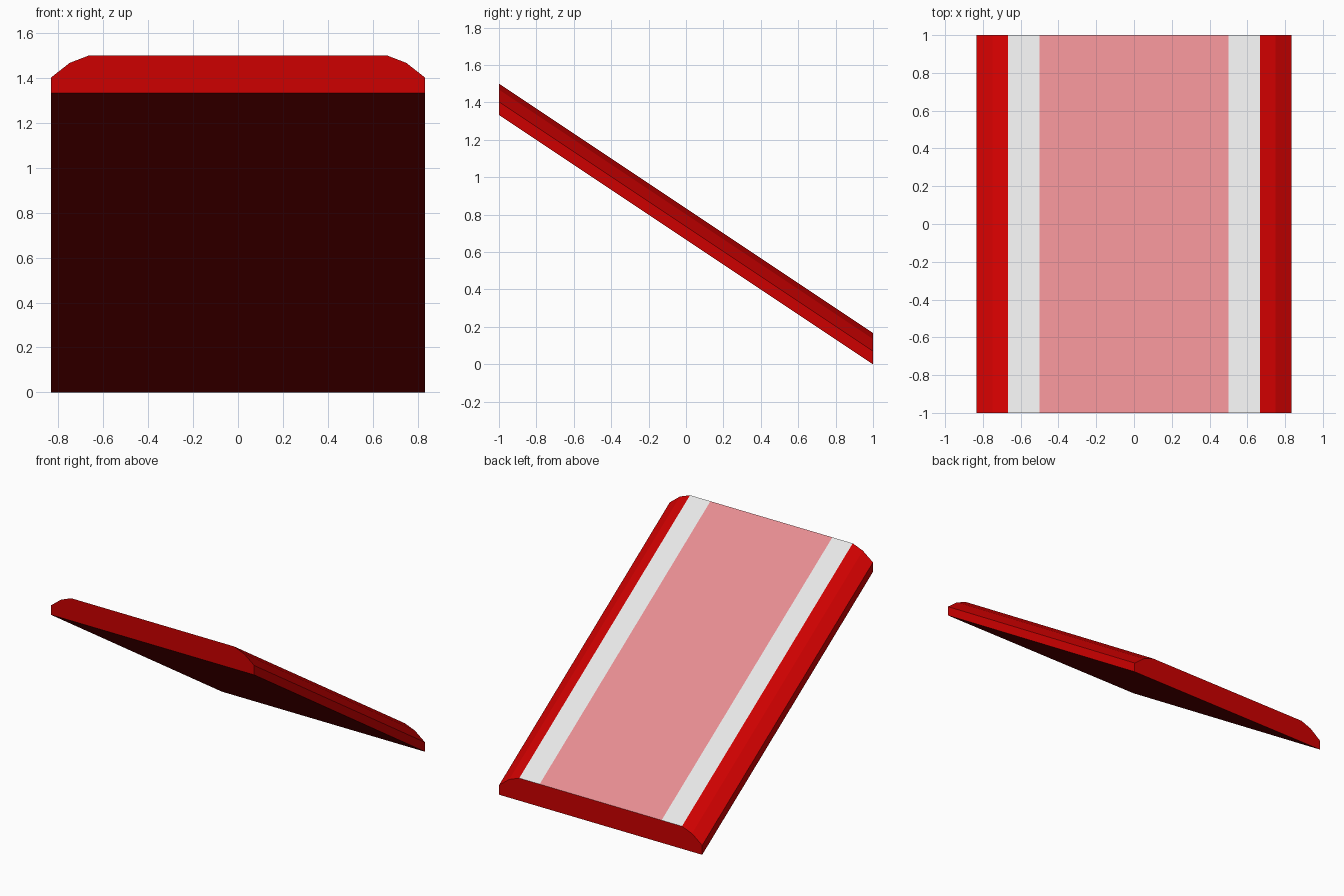
import bpy, bmesh

if "Cube" in bpy.data.objects:
    bpy.data.objects.remove(bpy.data.objects["Cube"])


def material(name, rgb):
    m = bpy.data.materials.new(name)
    m.diffuse_color = (*rgb, 1)
    m.use_nodes = True
    m.node_tree.nodes["Principled BSDF"].inputs["Base Color"].default_value = m.diffuse_color
    return m


# Half cross-section: x, height above the sloping underside
half = [(0.833, 0.0), (0.833, 0.07), (0.75, 0.135), (0.667, 0.167), (0.5, 0.167)]
profile = half + [(-x, z) for x, z in reversed(half)]
DROP = 1.333  # rise from low back to high front

# Sloped slab: profile swept from front to back
bm = bmesh.new()
front = [bm.verts.new((x, -1, z + DROP)) for x, z in profile]
back = [bm.verts.new((x, 1, z)) for x, z in profile]
n = len(profile)
bm.faces.new(front)
bm.faces.new(back[::-1])
for i in range(n):
    j = (i + 1) % n
    bm.faces.new((front[i], back[i], back[j], front[j]))
bmesh.ops.recalc_face_normals(bm, faces=bm.faces)

# Pink deck centre, white stripes, dark underside, the rest red
for f in bm.faces:
    widest = max(abs(v.co.x) for v in f.verts)
    if f.normal.z < -0.5:
        f.material_index = 3
    elif f.normal.z > 0.5 and widest < 0.7:
        f.material_index = 2 if widest < 0.55 else 1

mesh = bpy.data.meshes.new("sloped_slab")
bm.to_mesh(mesh)
bm.free()
for m in (material("red", (0.61, 0.0, 0.0)),
          material("white", (0.8, 0.8, 0.8)),
          material("pink", (0.79, 0.265, 0.285)),
          material("dark_red", (0.165, 0.0, 0.0))):
    mesh.materials.append(m)
slab = bpy.data.objects.new("sloped_slab", mesh)
bpy.context.collection.objects.link(slab)
